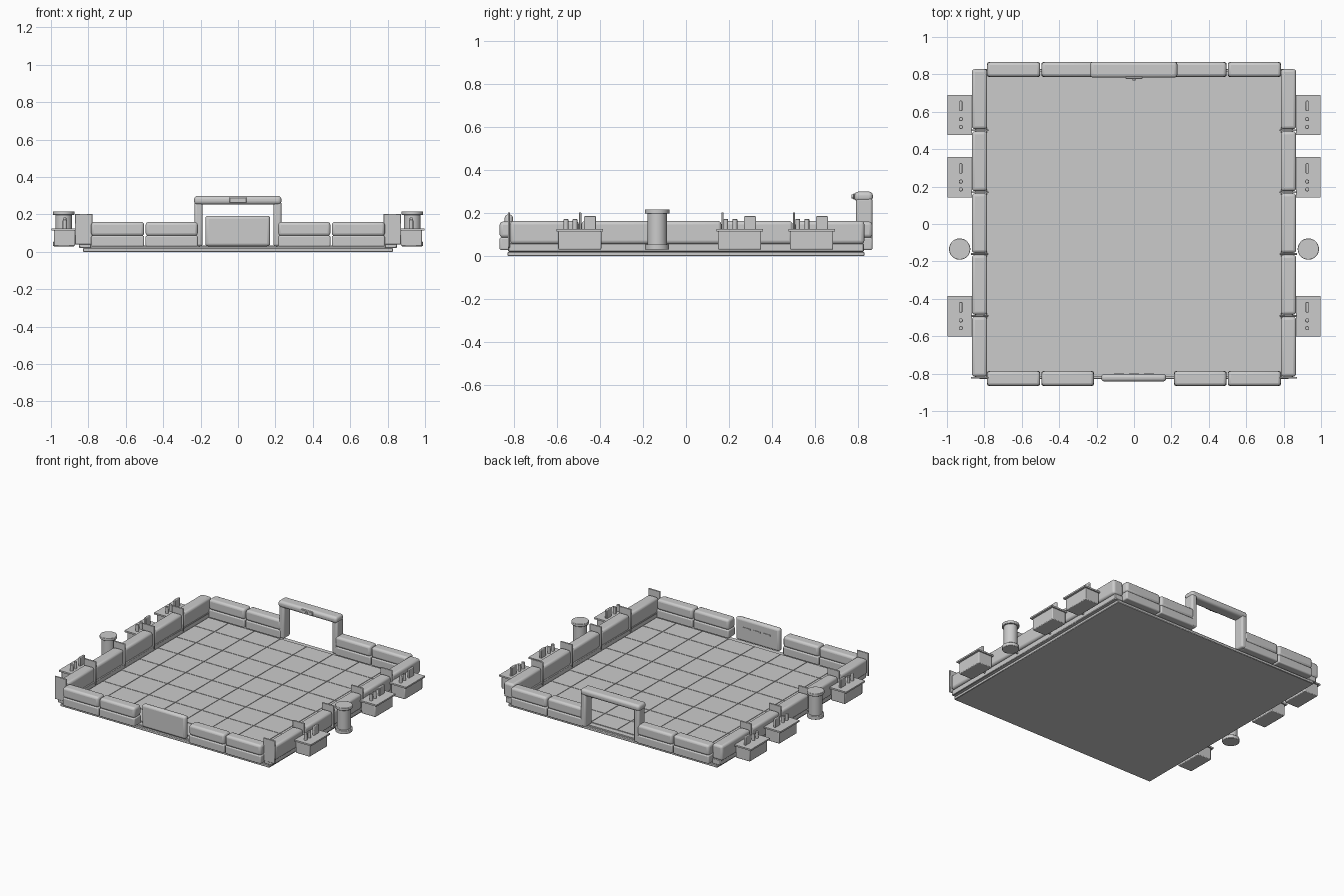
import bpy
from math import radians

if "Cube" in bpy.data.objects:
    bpy.data.objects.remove(bpy.data.objects["Cube"])


def finish(o, name, bevel=0.0, seg=3):
    o.name = name
    if bevel:
        m = o.modifiers.new("bevel", 'BEVEL')
        m.width, m.segments, m.limit_method = bevel, seg, 'ANGLE'
    bpy.ops.object.shade_smooth_by_angle(angle=radians(35))
    return o


def box(name, x, y, z, bevel=0.0, seg=3):
    """Box from (min, max) ranges on each axis."""
    bpy.ops.mesh.primitive_cube_add(size=1, location=[sum(r) / 2 for r in (x, y, z)])
    o = bpy.context.object
    o.scale = [abs(r[1] - r[0]) for r in (x, y, z)]
    bpy.ops.object.transform_apply(location=False, rotation=False, scale=True)
    return finish(o, name, bevel, seg)


def cyl(name, x, y, z, r, verts=32, bevel=0.0):
    bpy.ops.mesh.primitive_cylinder_add(vertices=verts, radius=r, depth=z[1] - z[0],
                                        location=(x, y, (z[0] + z[1]) / 2))
    return finish(bpy.context.object, name, bevel, 2)


def sx(s, a, b):
    return tuple(sorted((s * a, s * b)))


# Base plate and the bed below the tiles
box("base_plate", (-.828, .828), (-.828, .828), (0, .02), .003, 1)
box("floor_bed", (-.815, .815), (-.815, .815), (.02, .029))

# Floor tiles with narrow joints
lines = [-.78] + [i * .207 for i in range(-3, 4)] + [.78]
g = .002
for i in range(8):
    for j in range(8):
        box("floor_tile", (lines[i] + g, lines[i + 1] - g),
            (lines[j] + g, lines[j + 1] - g), (.028, .034))

# Front and back wall blocks, each a lower and an upper cushion
for s in (-1, 1):
    for t in (-1, 1):
        for a, b in ((.215, .494), (.502, .785)):
            box("end_wall_lower", sx(t, a, b), sx(s, .787, .865), (.028, .087), .008)
            box("end_wall_upper", sx(t, a, b), sx(s, .787, .865), (.085, .16), .016)

# Side walls with skirts, cushions and divider fins
fins = [-.822, -.491, -.16, .17, .501]
for s in (-1, 1):
    box("side_skirt", sx(s, .785, .85), (-.825, .825), (.02, .06), .004, 1)
    for k, y in enumerate(fins):
        box("side_cushion", sx(s, .785, .867), (y + .006, (fins + [.834])[k + 1] - .006),
            (.056, .163), .016)
        box("divider_fin", sx(s, .779, .872), (y - .005, y + .005), (.04, .203), .002, 1)

# Front gate with three small slots on its inner side
box("front_gate", (-.175, .172), (-.842, -.803), (.03, .193), .016)
for x in (-.08, 0, .08):
    box("gate_slot", (x - .027, x + .027), (-.806, -.799), (.125, .135))

# Arch over the back opening
for s in (-1, 1):
    box("arch_leg", sx(s, .19, .232), (.79, .865), (.03, .27), .012)
box("arch_bar", (-.235, .232), (.782, .867), (.253, .299), .018, 4)
box("arch_panel", (-.046, .046), (.776, .79), (.262, .291), .003, 1)
k = cyl("arch_knob", 0, .775, (.27, .284), .009, 16)
k.rotation_euler.x = radians(90)

# Side supply boxes with a slab and two pegs, and a round post per side
for s in (-1, 1):
    for y in (-.493, .249, .583):
        box("supply_box", sx(s, .872, .983), (y - .1, y + .1), (.03, .117), .005, 2)
        box("box_lid", sx(s, .867, .998), (y - .108, y + .108), (.114, .125))
        box("box_slab", sx(s, .918, .934), (y + .02, y + .076), (.12, .185), .004, 2)
        for d in (-.064, -.022):
            cyl("box_peg", s * .926, y + d, (.12, .172), .011, 16, .003)
    cyl("side_post", s * .932, -.134, (.04, .205), .045)
    cyl("post_base", s * .932, -.134, (.03, .055), .056, bevel=.003)
    cyl("post_cap", s * .932, -.134, (.197, .217), .057, bevel=.003)
